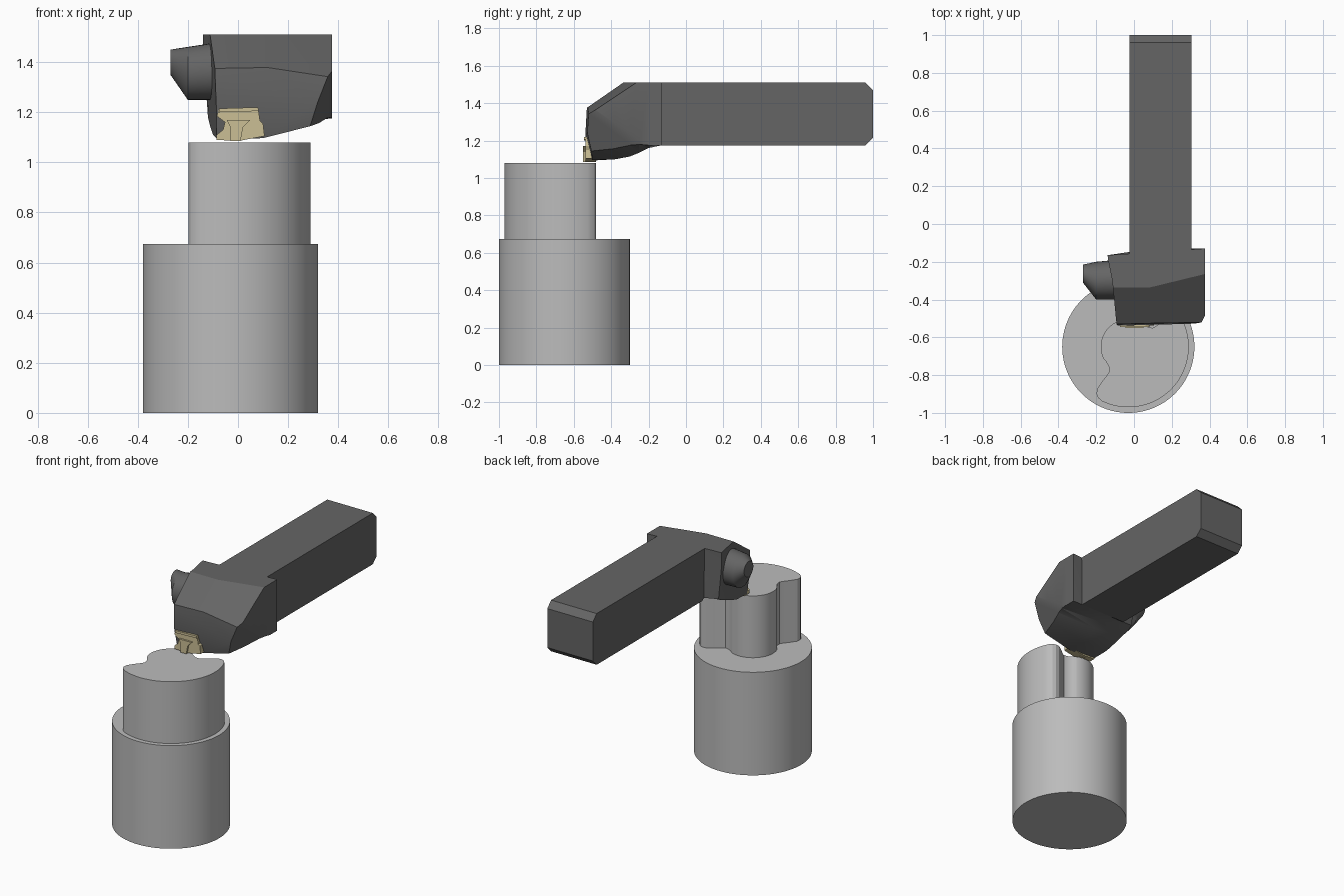
import bpy
import bmesh
from math import sin, cos, pi, radians
from mathutils import Vector

cube = bpy.data.objects.get("Cube")
if cube:
    bpy.data.objects.remove(cube)


def material(name, rgb):
    mat = bpy.data.materials.new(name)
    mat.use_nodes = True
    mat.diffuse_color = (*rgb, 1)
    mat.node_tree.nodes["Principled BSDF"].inputs["Base Color"].default_value = (*rgb, 1)
    return mat


STEEL = material("dark steel", (0.13, 0.13, 0.13))
GREY = material("light grey metal", (0.5, 0.5, 0.5))
BRASS = material("pale gold", (0.6, 0.52, 0.3))


def plane_cut(bm, a, b, c, inside):
    """Slice off the side of plane abc away from the inside point and cap it."""
    a, b, c = Vector(a), Vector(b), Vector(c)
    normal = (b - a).cross(c - a).normalized()
    if (Vector(inside) - a).dot(normal) > 0:
        normal.negate()
    bmesh.ops.bisect_plane(bm, geom=bm.verts[:] + bm.edges[:] + bm.faces[:],
                           plane_co=a, plane_no=normal, clear_outer=True)
    bmesh.ops.holes_fill(bm, edges=[e for e in bm.edges if e.is_boundary])


def loft(name, rings, mat, cuts=(), inside=None):
    """Skin closed rings of equal length, cap the ends, then apply plane cuts."""
    bm = bmesh.new()
    loops = [[bm.verts.new(p) for p in ring] for ring in rings]
    n = len(loops[0])
    for r, s in zip(loops, loops[1:]):
        for i in range(n):
            j = (i + 1) % n
            bm.faces.new((r[i], r[j], s[j], s[i]))
    bm.faces.new(loops[0])
    bm.faces.new(loops[-1])
    bmesh.ops.recalc_face_normals(bm, faces=bm.faces)
    if cuts:
        bmesh.ops.triangulate(bm, faces=bm.faces)
    for cut in cuts:
        plane_cut(bm, *cut, inside)
    bmesh.ops.recalc_face_normals(bm, faces=bm.faces)
    mesh = bpy.data.meshes.new(name)
    bm.to_mesh(mesh)
    bm.free()
    mesh.materials.append(mat)
    mesh.shade_smooth()
    mesh.set_sharp_from_angle(angle=radians(25))
    obj = bpy.data.objects.new(name, mesh)
    bpy.context.collection.objects.link(obj)
    return obj


def arc(r, start, end, n):
    angles = [radians(start + (end - start) * i / n) for i in range(n + 1)]
    return [(r * cos(t), r * sin(t)) for t in angles]


CX, CY = -0.03, -0.65


def upright(name, outline, z0, z1):
    loft(name, [[(CX + x, CY + y, z) for x, y in outline] for z in (z0, z1)], GREY)


# Round workpiece with a cam-shaped boss, mirrored about its diagonal
upright("workpiece_base", arc(0.35, 0, 360, 96)[:-1], 0, 0.675)
flank = [(-0.16, -0.27), (-0.168, -0.25), (-0.166, -0.223), (-0.14, -0.185),
         (-0.112, -0.15), (-0.1, -0.13), (-0.103, -0.105), (-0.12, -0.075)]
half = arc(0.32, 315, 244, 24) + flank + arc(0.146, 205, 135, 16)
upright("workpiece_boss", half + [(-y, -x) for x, y in half[-2:0:-1]], 0.67, 1.08)

# Square shank with a chamfered tail
side = [(-0.25, 1.25), (-0.13, 1.175), (0.96, 1.175), (1, 1.215),
        (1, 1.47), (0.96, 1.51), (-0.25, 1.51)]
loft("tool_shank", [[(x, y, z) for y, z in side] for x in (-0.025, 0.305)], STEEL)

# Head: stations of y, left top x, left low x, left z, belly z, right z
stations = [
    (-0.13, -0.14, -0.12, 1.20, 1.175, 1.175),
    (-0.20, -0.135, -0.12, 1.18, 1.16, 1.175),
    (-0.25, -0.125, -0.115, 1.16, 1.135, 1.18),
    (-0.30, -0.115, -0.11, 1.14, 1.115, 1.18),
    (-0.38, -0.107, -0.10, 1.11, 1.10, 1.17),
    (-0.56, -0.09, -0.08, 1.09, 1.095, 1.165),
]
rings = []
for y, top_x, low_x, left_z, belly_z, right_z in stations:
    left_y = min(y, -0.165)
    rings.append([(top_x, left_y, 1.51), (top_x, left_y, 1.40), (low_x, left_y, left_z),
                  (0.1, y, belly_z), (0.375, y, right_z), (0.375, y, 1.51)])
head_cuts = [
    # sloping brow, in two slightly turned facets
    ((-0.1, -0.335, 1.51), (0.1, -0.335, 1.51), (0.1, -0.53, 1.375)),
    ((0.1, -0.332, 1.51), (0.375, -0.265, 1.51), (0.375, -0.505, 1.35)),
    # front face and the recess under it
    ((-0.09, -0.53, 1.375), (0.35, -0.52, 1.36), (-0.09, -0.54, 1.2)),
    ((-0.1, -0.538, 1.225), (0.3, -0.527, 1.235), (0, -0.505, 1.1)),
    # lower right corner
    ((0.37, -0.5, 1.36), (0.29, -0.52, 1.16), (0.375, -0.2, 1.17)),
]
loft("tool_head", rings, STEEL, head_cuts, (0.12, -0.3, 1.35))

# Tapered coolant nozzle on the right of the head: x, centre y, centre z, radii
nozzle = []
for x, y, z, ry, rz in [(-0.27, -0.263, 1.4, 0.048, 0.05),
                        (-0.2, -0.3, 1.355, 0.1, 0.106),
                        (-0.05, -0.293, 1.367, 0.107, 0.117)]:
    nozzle.append([(x, y + ry * cos(t * pi / 16), z + rz * sin(t * pi / 16))
                   for t in range(32)])
loft("coolant_nozzle", nozzle, STEEL)


def insert_part(name, outline, front, back):
    loft(name, [[(x, y, z) for x, z in outline] for y in (front, back)], BRASS)


# Cutting insert: waisted plate, raised centre rib and cutting lip
plate = [(-0.075, 1.215), (0.08, 1.22), (0.088, 1.165), (0.1, 1.155), (0.106, 1.105),
         (0, 1.085), (-0.085, 1.09), (-0.085, 1.11), (-0.06, 1.13), (-0.052, 1.16),
         (-0.085, 1.185)]
insert_part("cutting_insert", plate, -0.538, -0.48)
rib = [(-0.045, 1.17), (0.05, 1.17), (0.02, 1.14), (0.01, 1.085), (-0.03, 1.085), (-0.03, 1.14)]
insert_part("insert_rib", rib, -0.55, -0.5)
lip = [(-0.075, 1.2), (-0.075, 1.215), (0.08, 1.22), (0.083, 1.205)]
insert_part("insert_lip", lip, -0.546, -0.5)
